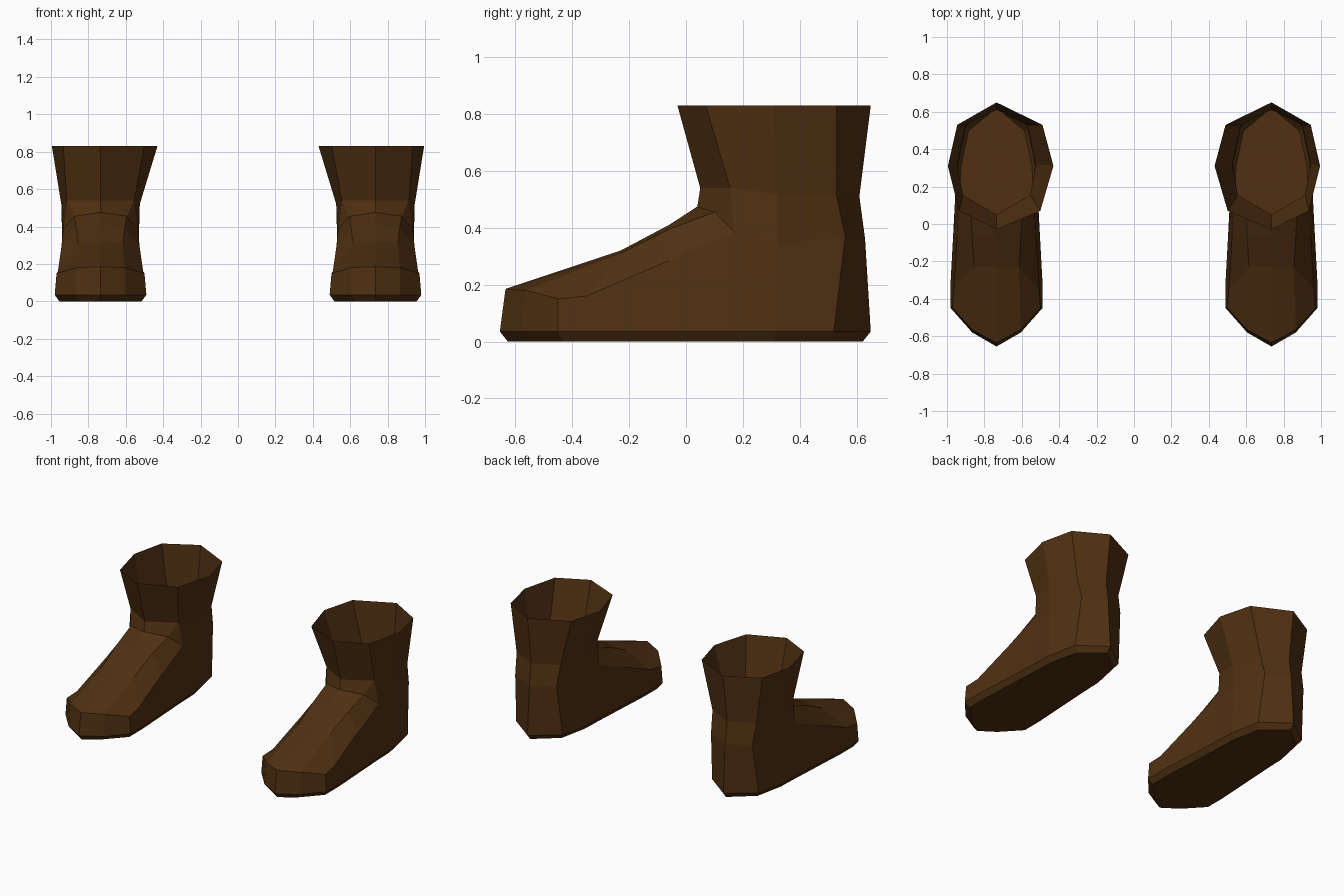
import bpy, bmesh

if "Cube" in bpy.data.objects:
    bpy.data.objects.remove(bpy.data.objects["Cube"])

CENTRE_X = 0.735

leather = bpy.data.materials.new("dark brown leather")
leather.diffuse_color = (0.08, 0.03, 0.006, 1)
leather.use_nodes = True
leather.node_tree.nodes["Principled BSDF"].inputs["Base Color"].default_value = leather.diffuse_color

# Half outlines, toe to heel: (half width, y, z)
sole = [(0, -.655, .035), (.13, -.58, .035), (.245, -.45, .035), (.245, -.30, .035),
        (.232, -.06, .035), (.22, .17, .035), (.215, .32, .035), (.175, .52, .035), (0, .65, .035)]
crease = [(0, -.635, .185), (.13, -.565, .18), (.235, -.45, .15), (.228, -.35, .16),
          (.21, -.06, .285), (.20, .17, .385), (.205, .32, .34), (.155, .56, .37), (0, .63, .36)]
# Instep: centre ridge and the line beside it
ridge = [(0, -.23, .32), (0, -.06, .41), (0, .04, .475)]
shoulder = [(.12, -.23, .31), (.13, -.06, .395), (.14, .10, .455)]
# Shaft rings, front to back
waist = [(0, .05, .54), (.18, .155, .54), (.21, .32, .52), (.165, .53, .51), (0, .61, .51)]
rim = [(0, -.03, .83), (.20, .07, .83), (.26, .31, .83), (.21, .53, .83), (0, .65, .83)]


def build_boot(name, direction):
    bm = bmesh.new()
    for side in (1, -1):
        def row(points, inner=1.0):
            k = inner if side < 0 else 1.0
            return [bm.verts.new((direction * (CENTRE_X + side * k * w), y, z))
                    for w, y, z in points]

        def strip(a, b):
            for i in range(len(a) - 1):
                bm.faces.new((a[i], a[i + 1], b[i + 1], b[i]))

        bottom = row([(max(0, w - .025), y * .957, 0) for w, y, z in sole])
        s, c = row(sole), row(crease)
        r, m = row(ridge), row(shoulder)
        w, t = row(waist), row(rim, 1.17)

        # Sole and side walls
        bm.faces.new(bottom)
        strip(bottom, s)
        strip(s, c)
        # Toe top and instep
        strip([c[0]] + r, [c[1]] + m)
        strip([c[1]] + m, c[2:6])
        # Ankle
        bm.faces.new((r[2], m[2], w[1], w[0]))
        bm.faces.new((m[2], c[5], w[1]))
        strip(c[5:], w[1:])
        # Flared open shaft
        strip(w, t)

    bmesh.ops.remove_doubles(bm, verts=bm.verts[:], dist=.0005)
    bmesh.ops.recalc_face_normals(bm, faces=bm.faces[:])
    # Sole must face down
    if min(bm.faces, key=lambda f: f.calc_center_median().z).normal.z > 0:
        bmesh.ops.reverse_faces(bm, faces=bm.faces[:])
    mesh = bpy.data.meshes.new(name)
    bm.to_mesh(mesh)
    bm.free()
    mesh.materials.append(leather)
    bpy.context.collection.objects.link(bpy.data.objects.new(name, mesh))


build_boot("right_boot", 1)
build_boot("left_boot", -1)
